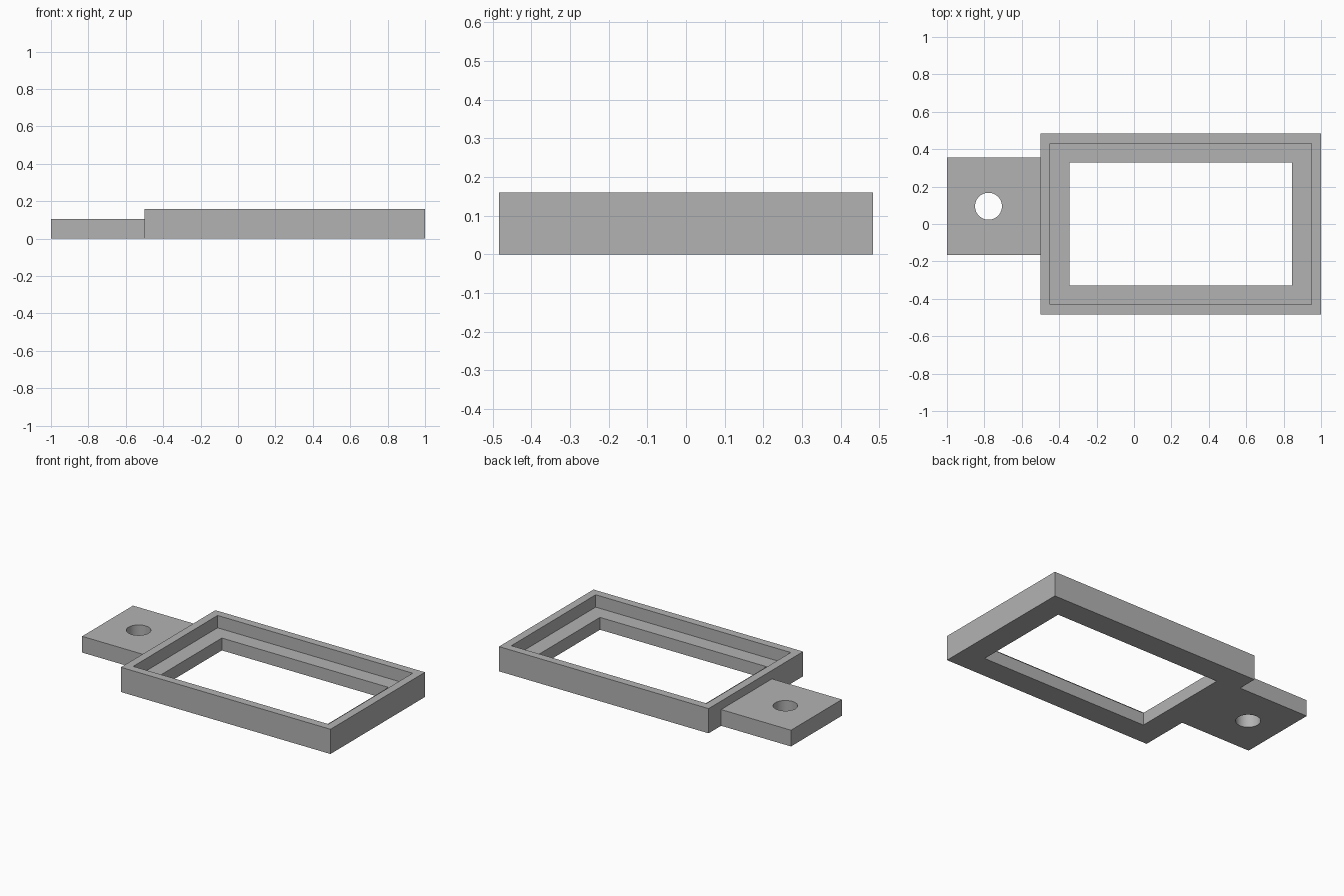
import bpy
import bmesh
import math

cube = bpy.data.objects.get("Cube")
if cube:
    bpy.data.objects.remove(cube, do_unlink=True)

GREY = (0.45, 0.45, 0.45, 1)
grey = bpy.data.materials.new("plain grey")
grey.use_nodes = True
grey.diffuse_color = GREY
grey.node_tree.nodes["Principled BSDF"].inputs["Base Color"].default_value = GREY

HEIGHT, LEDGE, TAB_HEIGHT = 0.16, 0.08, 0.105
X0, X1, Y = -0.5, 1.0, 0.483      # outer edges of the frame
RIM, OPENING = 0.052, 0.154       # insets of the pocket and the opening


def finish(bm, name):
    bmesh.ops.recalc_face_normals(bm, faces=bm.faces)
    mesh = bpy.data.meshes.new(name)
    bm.to_mesh(mesh)
    bm.free()
    mesh.materials.append(grey)
    obj = bpy.data.objects.new(name, mesh)
    bpy.context.collection.objects.link(obj)
    return obj


# Stepped frame: a closed cross-section of (inset, height) swept round a rectangle
section = [(0, 0), (0, HEIGHT), (RIM, HEIGHT), (RIM, LEDGE),
           (OPENING, LEDGE), (OPENING, 0)]
bm = bmesh.new()
rings = []
for d, z in section:
    corners = [(X0 + d, d - Y), (X1 - d, d - Y), (X1 - d, Y - d), (X0 + d, Y - d)]
    rings.append([bm.verts.new((x, y, z)) for x, y in corners])
for i, ring in enumerate(rings):
    after = rings[(i + 1) % len(rings)]
    for k in range(4):
        n = (k + 1) % 4
        bm.faces.new((ring[k], ring[n], after[n], after[k]))
finish(bm, "frame")

# Mounting tab
bm = bmesh.new()
bmesh.ops.create_cube(bm, size=1)
bmesh.ops.scale(bm, vec=(0.5, 0.52, TAB_HEIGHT), verts=bm.verts)
bmesh.ops.translate(bm, vec=(-0.75, 0.095, TAB_HEIGHT / 2), verts=bm.verts)
tab = finish(bm, "mounting_tab")

# Round hole through the tab
bm = bmesh.new()
bmesh.ops.create_cone(bm, cap_ends=True, segments=48, radius1=0.072,
                      radius2=0.072, depth=0.4)
bmesh.ops.translate(bm, vec=(-0.778, 0.095, 0.05), verts=bm.verts)
cutter = finish(bm, "hole_cutter")
cutter.hide_render = True

cut = tab.modifiers.new("hole", "BOOLEAN")
cut.operation = "DIFFERENCE"
cut.solver = "EXACT"
cut.object = cutter
bpy.ops.object.select_all(action="DESELECT")
tab.select_set(True)
bpy.context.view_layer.objects.active = tab
bpy.ops.object.modifier_apply(modifier=cut.name)
bpy.data.objects.remove(cutter, do_unlink=True)
bpy.ops.object.shade_smooth_by_angle(angle=math.radians(30))
